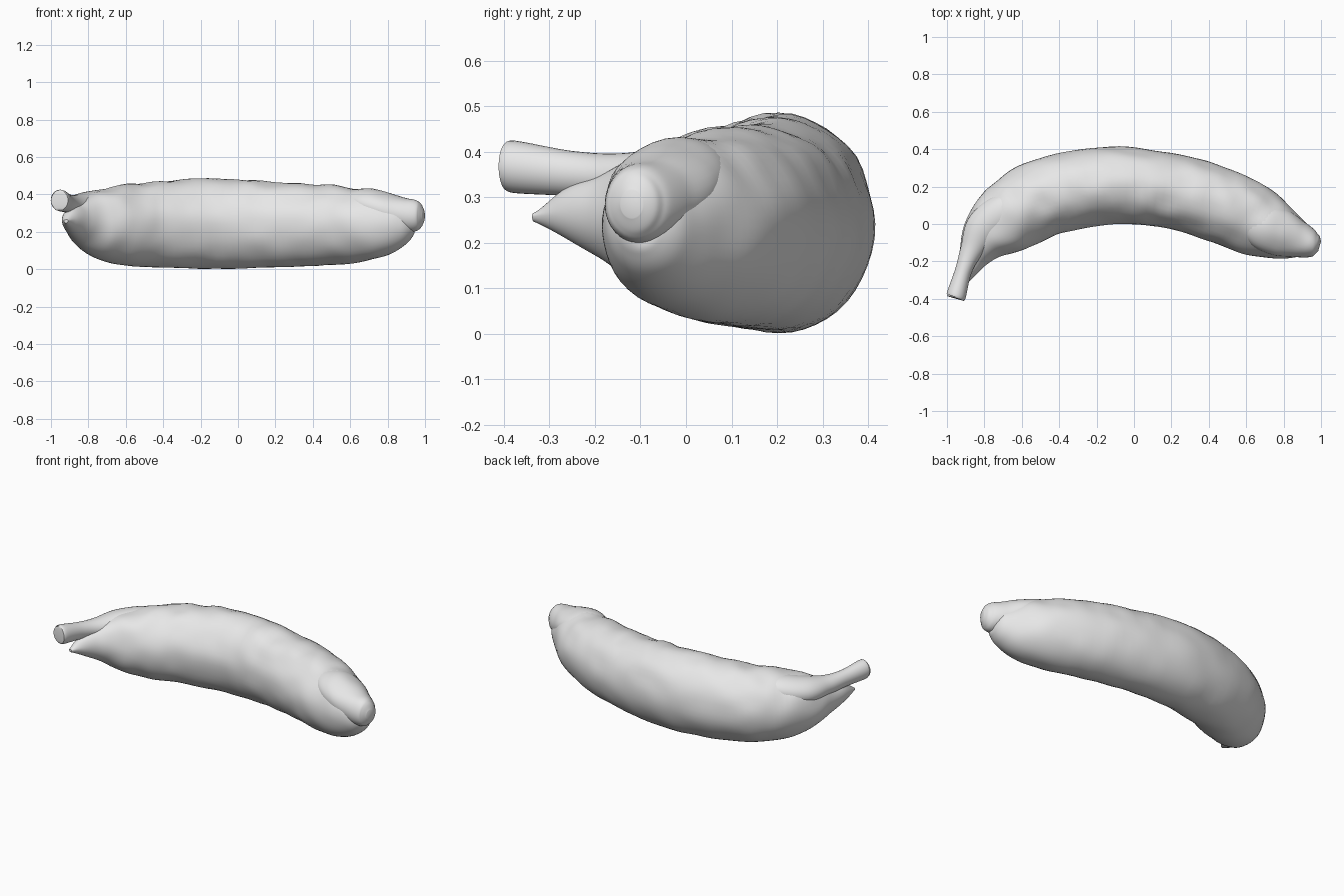
import bpy, bmesh, math
from mathutils import Vector, noise

cube = bpy.data.objects.get("Cube")
if cube:
    bpy.data.objects.remove(cube, do_unlink=True)

skin = bpy.data.materials.new("plain grey skin")
skin.use_nodes = True
skin.diffuse_color = (0.8, 0.8, 0.8, 1)
skin.node_tree.nodes["Principled BSDF"].inputs["Base Color"].default_value = (0.8, 0.8, 0.8, 1)


def smooth_stations(stations, steps):
    """Catmull-Rom interpolation of (x, y, bottom, top, half_width) rows."""
    rows = [Vector(s) for s in stations]
    pts = [rows[0]] + rows + [rows[-1]]
    out = []
    for a, b, c, d in zip(pts, pts[1:], pts[2:], pts[3:]):
        for k in range(steps):
            t = k / steps
            out.append(b + (c - a) * (t / 2) + (2 * a - 5 * b + 4 * c - d) * (t * t / 2)
                       + (3 * b - a - 3 * c + d) * (t ** 3 / 2))
    return out + [rows[-1]]


def loft(name, stations, steps=8, sides=48, lumps=0.0):
    """Oval sections swept along a curved path, closed at both ends."""
    rows = smooth_stations(stations, steps)
    bm = bmesh.new()
    rings = []
    for i, r in enumerate(rows):
        p, q = rows[max(i - 1, 0)], rows[min(i + 1, len(rows) - 1)]
        side = Vector((p[1] - q[1], q[0] - p[0], 0)).normalized()
        mid, half = (r[2] + r[3]) / 2, (r[3] - r[2]) / 2
        ring = []
        for j in range(sides):
            a = math.tau * j / sides
            co = Vector((r[0], r[1], mid + half * math.sin(a))) + side * r[4] * math.cos(a)
            # Soft dents, stronger over the upper skin
            bump = noise.noise(co * 9) * lumps * (0.35 + 0.65 * max(0, math.sin(a)))
            out = side * math.cos(a) + Vector((0, 0, math.sin(a)))
            ring.append(bm.verts.new(co + out * bump))
        rings.append(ring)
    for r0, r1 in zip(rings, rings[1:]):
        for j in range(sides):
            k = (j + 1) % sides
            bm.faces.new((r0[j], r0[k], r1[k], r1[j]))
    bm.faces.new(rings[0])
    bm.faces.new(rings[-1])
    bmesh.ops.recalc_face_normals(bm, faces=bm.faces)
    mesh = bpy.data.meshes.new(name)
    bm.to_mesh(mesh)
    bm.free()
    mesh.materials.append(skin)
    obj = bpy.data.objects.new(name, mesh)
    bpy.context.collection.objects.link(obj)
    bpy.ops.object.select_all(action="DESELECT")
    obj.select_set(True)
    bpy.context.view_layer.objects.active = obj
    bpy.ops.object.shade_smooth_by_angle(angle=math.radians(45))
    return obj


# Curved fruit body, from the split peel flap to the blossom end
loft("fruit_body", [
    (-0.92, -0.335, 0.245, 0.275, 0.015),
    (-0.90, -0.27, 0.215, 0.315, 0.045),
    (-0.85, -0.16, 0.15, 0.36, 0.09),
    (-0.77, -0.05, 0.07, 0.415, 0.155),
    (-0.63, 0.06, 0.025, 0.445, 0.2),
    (-0.45, 0.15, 0.01, 0.468, 0.21),
    (-0.12, 0.207, 0.002, 0.482, 0.207),
    (0.20, 0.175, 0.01, 0.465, 0.2),
    (0.46, 0.10, 0.02, 0.45, 0.2),
    (0.66, 0.01, 0.04, 0.432, 0.185),
    (0.80, -0.055, 0.075, 0.395, 0.14),
    (0.89, -0.09, 0.13, 0.34, 0.095),
    (0.93, -0.105, 0.175, 0.29, 0.055),
    (0.94, -0.108, 0.2, 0.26, 0.02),
], lumps=0.014)

# Stem with a blunt cut end, blending into the upper skin
loft("stem", [
    (-0.953, -0.388, 0.322, 0.41, 0.041),
    (-0.95, -0.38, 0.31, 0.425, 0.052),
    (-0.912, -0.25, 0.302, 0.402, 0.045),
    (-0.868, -0.14, 0.285, 0.397, 0.062),
    (-0.80, -0.02, 0.26, 0.415, 0.1),
    (-0.68, 0.07, 0.28, 0.43, 0.1),
    (-0.58, 0.11, 0.33, 0.41, 0.05),
], sides=32)

# Raised peel tip overlapping the blossom end
loft("blossom_tip", [
    (0.56, 0.04, 0.34, 0.42, 0.06),
    (0.68, -0.01, 0.27, 0.43, 0.12),
    (0.79, -0.05, 0.225, 0.412, 0.125),
    (0.88, -0.083, 0.2, 0.385, 0.098),
    (0.945, -0.107, 0.2, 0.37, 0.075),
    (0.975, -0.115, 0.22, 0.35, 0.055),
    (0.992, -0.12, 0.255, 0.315, 0.025),
], sides=32, lumps=0.008)
